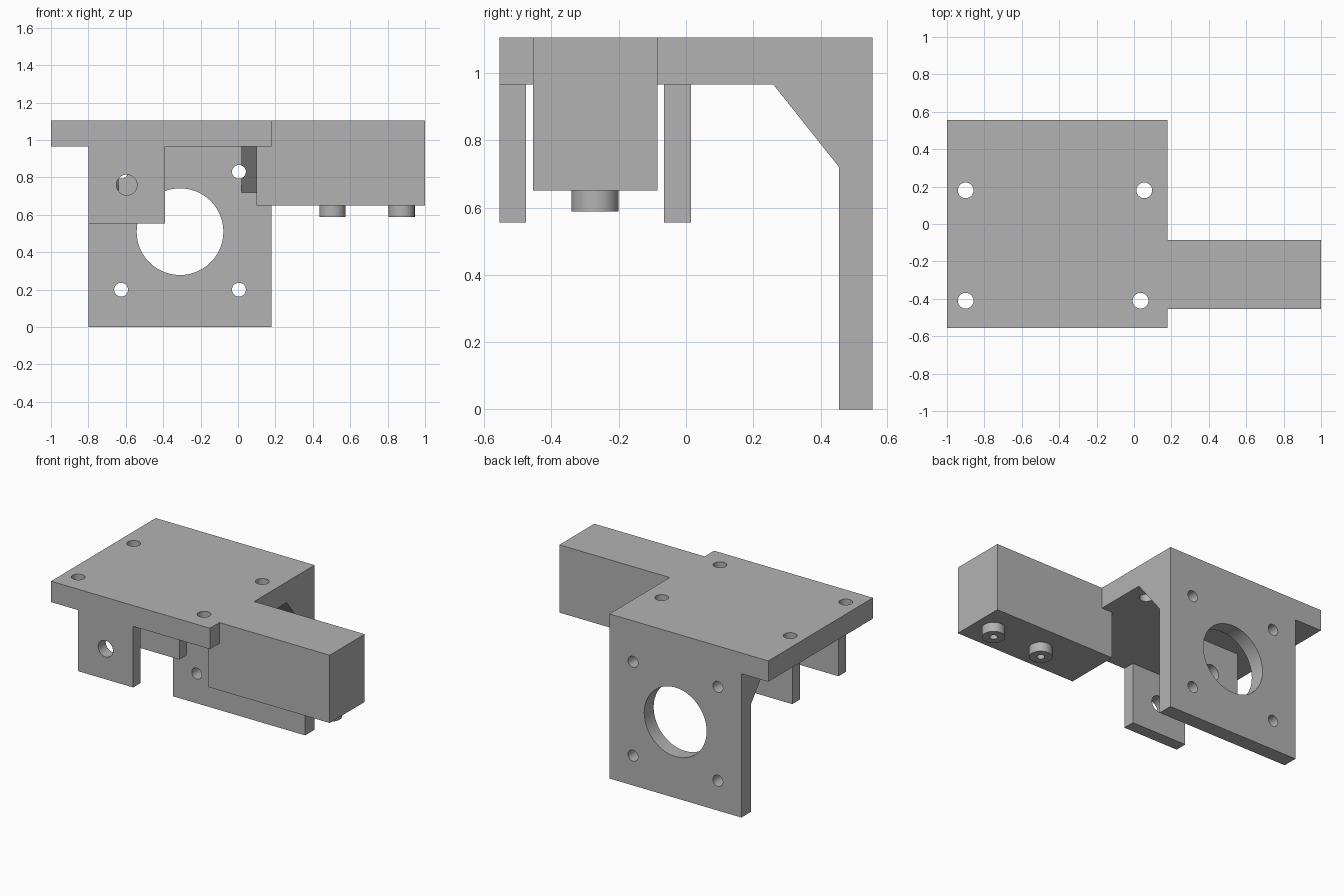
import bpy
import bmesh
import math
from mathutils import Matrix, Vector

cube = bpy.data.objects.get("Cube")
if cube:
    bpy.data.objects.remove(cube, do_unlink=True)

grey = bpy.data.materials.new("plain grey")
grey.use_nodes = True
colour = (0.45, 0.45, 0.45, 1)
grey.diffuse_color = colour
grey.node_tree.nodes["Principled BSDF"].inputs["Base Color"].default_value = colour


def add_object(name, bm):
    bmesh.ops.recalc_face_normals(bm, faces=bm.faces)
    mesh = bpy.data.meshes.new(name)
    bm.to_mesh(mesh)
    bm.free()
    mesh.materials.append(grey)
    obj = bpy.data.objects.new(name, mesh)
    bpy.context.collection.objects.link(obj)
    return obj


def box(name, x, y, z):
    bm = bmesh.new()
    bmesh.ops.create_cube(bm, size=1)
    for v in bm.verts:
        v.co = Vector(r[0] + (c + 0.5) * (r[1] - r[0]) for c, r in zip(v.co, (x, y, z)))
    return add_object(name, bm)


def side_profile(name, points, x):
    """Extrude a (y, z) outline across the x range."""
    bm = bmesh.new()
    face = bm.faces.new([bm.verts.new((x[0], *p)) for p in points])
    out = bmesh.ops.extrude_face_region(bm, geom=[face])
    moved = [g for g in out["geom"] if isinstance(g, bmesh.types.BMVert)]
    bmesh.ops.translate(bm, verts=moved, vec=(x[1] - x[0], 0, 0))
    return add_object(name, bm)


def cylinder(name, centre, radius, depth, axis="Z"):
    bm = bmesh.new()
    turn = Matrix.Rotation(math.pi / 2, 4, "X") if axis == "Y" else Matrix()
    bmesh.ops.create_cone(bm, cap_ends=True, segments=48, radius1=radius, radius2=radius,
                          depth=depth, matrix=Matrix.Translation(centre) @ turn)
    return add_object(name, bm)


def combine(target, helper, operation):
    bpy.context.view_layer.objects.active = target
    mod = target.modifiers.new(operation.lower(), "BOOLEAN")
    mod.operation, mod.solver, mod.object = operation, "EXACT", helper
    bpy.ops.object.modifier_apply(modifier=mod.name)
    bpy.data.objects.remove(helper, do_unlink=True)


TOP, UNDER, RIGHT, BACK = 1.105, 0.965, 0.18, 0.555

# Top plate with its solid extensions
bracket = box("motor_bracket", (-1, RIGHT), (-BACK, BACK), (UNDER, TOP))
solids = [
    box("back_plate", (-0.8, RIGHT), (0.455, BACK), (0, TOP)),
    box("side_arm", (0.1, 1), (-0.455, -0.085), (0.65, TOP)),
    box("front_lug", (-0.8, -0.39), (-BACK, -0.475), (0.555, TOP)),
    box("middle_lug", (-0.8, -0.39), (-0.065, 0.015), (0.555, TOP)),
]

# Sloped gussets in both corners
slope = [(0.26, UNDER), (0.26, 1.02), (0.5, 1.02), (0.5, 0.72), (0.455, 0.72)]
solids += [side_profile("gusset", slope, x) for x in ((-0.8, -0.64), (0.02, RIGHT))]

# Round bosses under the arm
bosses = (0.505, 0.875)
solids += [cylinder("boss", (x, -0.27, 0.65), 0.07, 0.125) for x in bosses]
for solid in solids:
    combine(bracket, solid, "UNION")

# Holes through the top plate
holes = [cylinder("plate_hole", (x, y, 1.04), 0.042, 0.4)
         for x, y in ((-0.9, 0.18), (0.055, 0.18), (-0.9, -0.41), (0.035, -0.41))]
# Shaft opening and corner holes in the back plate
holes.append(cylinder("shaft_opening", (-0.31, 0.51, 0.51), 0.232, 0.4, "Y"))
holes += [cylinder("corner_hole", (x, 0.45, z), 0.037, 0.5, "Y")
          for x in (-0.625, 0.005) for z in (0.2, 0.83)]
# Pivot hole through both lugs
holes.append(cylinder("pivot_hole", (-0.595, -0.27, 0.76), 0.055, 0.7, "Y"))
# Blind holes in the bosses
holes += [cylinder("boss_hole", (x, -0.27, 0.6), 0.024, 0.2) for x in bosses]
for hole in holes:
    combine(bracket, hole, "DIFFERENCE")

# Smooth round walls, keep edges sharp
bpy.ops.object.select_all(action="DESELECT")
bracket.select_set(True)
bpy.context.view_layer.objects.active = bracket
bpy.ops.object.shade_smooth_by_angle(angle=math.radians(30))
